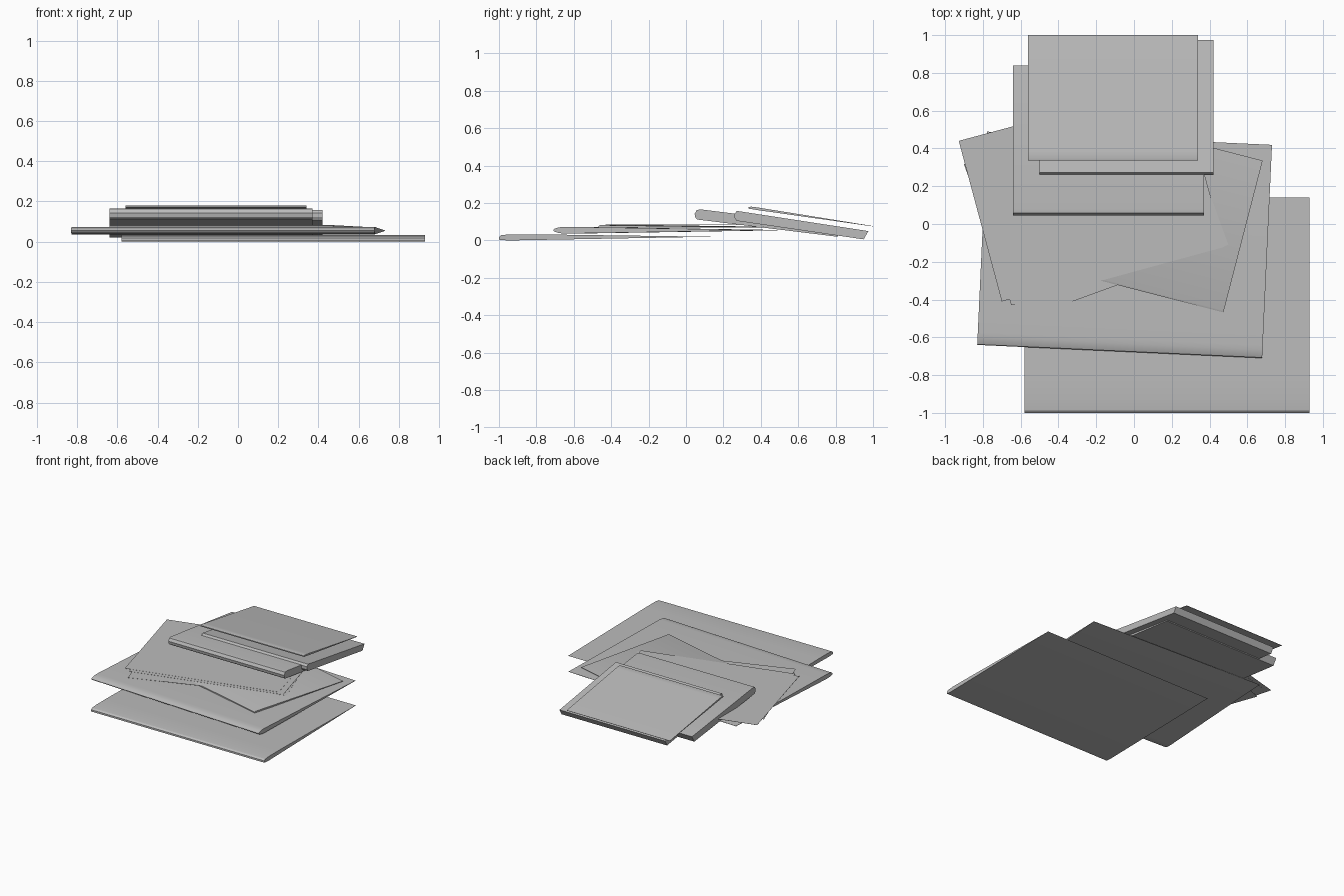
import bpy, bmesh, math
from mathutils import Matrix

cube = bpy.data.objects.get("Cube")
if cube:
    bpy.data.objects.remove(cube, do_unlink=True)

grey = bpy.data.materials.new("paper grey")
grey.use_nodes = True
colour = (0.5, 0.5, 0.5, 1)
grey.diffuse_color = colour
grey.node_tree.nodes["Principled BSDF"].inputs["Base Color"].default_value = colour


def slab(name, profile, width, corner, angle=0, smooth=30):
    """Extrude a side profile of (depth, height) points to the right of a front left corner."""
    bm = bmesh.new()
    side = bm.faces.new([bm.verts.new((0, y, z)) for y, z in profile])
    out = bmesh.ops.extrude_face_region(bm, geom=[side])
    moved = [v for v in out["geom"] if isinstance(v, bmesh.types.BMVert)]
    bmesh.ops.translate(bm, verts=moved, vec=(width, 0, 0))
    bmesh.ops.recalc_face_normals(bm, faces=bm.faces)
    bm.transform(Matrix.Translation((*corner, 0)) @ Matrix.Rotation(math.radians(angle), 4, "Z"))
    mesh = bpy.data.meshes.new(name)
    bm.to_mesh(mesh)
    bm.free()
    mesh.materials.append(grey)
    obj = bpy.data.objects.new(name, mesh)
    bpy.context.collection.objects.link(obj)
    bpy.ops.object.select_all(action="DESELECT")
    obj.select_set(True)
    bpy.context.view_layer.objects.active = obj
    bpy.ops.object.shade_smooth_by_angle(angle=math.radians(smooth))
    return obj


def spine(depth, middle, radius, steps=8):
    """Rounded front edge, from the bottom round to the top."""
    turns = [math.pi * i / steps for i in range(steps + 1)]
    return [(depth * (1 - math.sin(t)), middle - radius * math.cos(t)) for t in turns]


# Two large folders, thick at the fold and thin at the open edge
slab("bottom_folder", [(0.05, 0), (0, 0.004), (0, 0.018), (0.012, 0.028), (0.06, 0.033),
                       (0.18, 0.033), (1.14, 0.02)], 1.51, (-0.58, -1))
slab("second_folder", spine(0.07, 0.055, 0.018) + [(1.13, 0.056), (1.13, 0.054)],
     1.51, (-0.83, -0.64), -2.65)

# Thin folder turned the other way
slab("thin_folder", [(0, 0.068), (0, 0.078), (0.01, 0.082), (0.83, 0.071), (0.83, 0.069)],
     1.15, (-0.64, -0.18), -14.5)

# Loose sheets
for name, corner, angle, z in (("lower_sheet", (-0.60, -0.51), 20, 0.077),
                               ("middle_sheet", (-0.65, -0.43), 15.3, 0.083),
                               ("upper_sheet", (-0.70, -0.41), 15, 0.085)):
    slab(name, [(0, z), (0, z + 0.001), (0.88, z + 0.001), (0.88, z)], 1.17, corner, angle)

# Thick leaning bundles with chamfered front edges
slab("left_bundle", [(0.01, 0.112), (0, 0.122), (-0.004, 0.142), (0.008, 0.163), (0.03, 0.166),
                     (0.79, 0.07), (0.76, 0.02)], 1.01, (-0.64, 0.05))
slab("right_bundle", [(0.01, 0.105), (0, 0.122), (0, 0.142), (0.012, 0.158), (0.715, 0.05),
                      (0.69, 0.006)], 0.92, (-0.50, 0.26))

# Slim folder leaning on top
slab("top_folder", [(0, 0.17), (0, 0.178), (0.012, 0.181), (0.05, 0.176), (0.665, 0.077),
                    (0.665, 0.075), (0.05, 0.162)], 0.90, (-0.56, 0.335))
